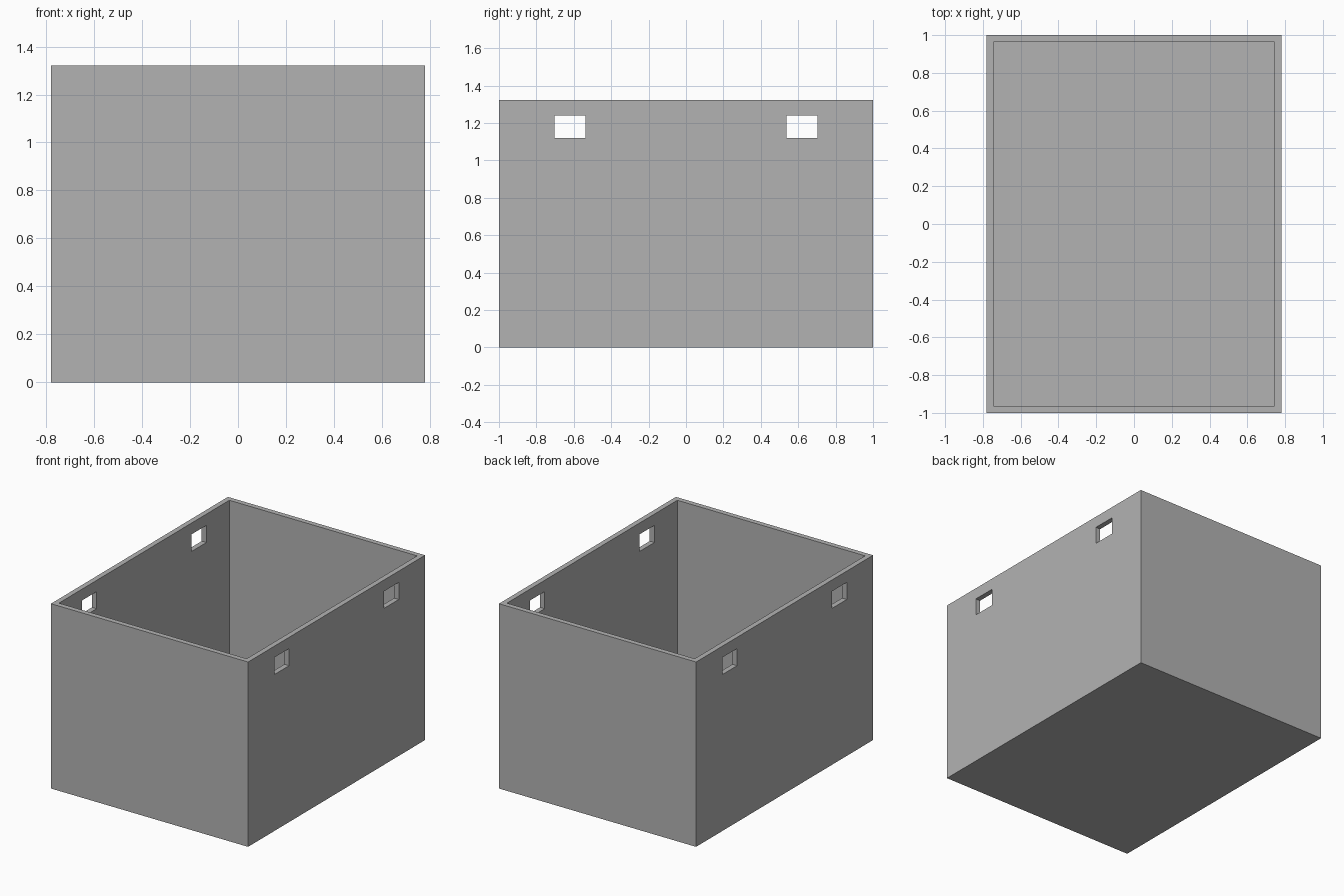
import bpy

if "Cube" in bpy.data.objects:
    bpy.data.objects.remove(bpy.data.objects["Cube"], do_unlink=True)

WIDTH, DEPTH, HEIGHT = 1.56, 2.0, 1.322
WALL = 0.037
HOLE_Y, HOLE_Z = 0.62, 1.18
HOLE_W, HOLE_H = 0.166, 0.122

grey = bpy.data.materials.new("plain grey")
grey.use_nodes = True
grey.diffuse_color = (0.45, 0.45, 0.45, 1)
grey.node_tree.nodes["Principled BSDF"].inputs["Base Color"].default_value = grey.diffuse_color


def block(name, size, centre):
    bpy.ops.mesh.primitive_cube_add(size=1, location=centre)
    obj = bpy.context.object
    obj.name = name
    obj.scale = size
    bpy.ops.object.transform_apply(location=True, rotation=False, scale=True)
    obj.data.materials.append(grey)
    return obj


def cut(target, cutter):
    cutter.hide_render = True
    mod = target.modifiers.new("cut", "BOOLEAN")
    mod.operation = "DIFFERENCE"
    mod.solver = "EXACT"
    mod.object = cutter
    bpy.context.view_layer.objects.active = target
    bpy.ops.object.modifier_apply(modifier=mod.name)
    bpy.data.objects.remove(cutter, do_unlink=True)


# Open-topped box
box = block("open_box", (WIDTH, DEPTH, HEIGHT), (0, 0, HEIGHT / 2))

# Hollow interior, leaving a floor as thick as the walls
cut(box, block("interior_cutter", (WIDTH - 2 * WALL, DEPTH - 2 * WALL, HEIGHT),
               (0, 0, HEIGHT / 2 + WALL)))

# Pairs of rectangular holes through both long side walls
for side in (-1, 1):
    for end in (-1, 1):
        cut(box, block("hole_cutter", (4 * WALL, HOLE_W, HOLE_H),
                       (side * WIDTH / 2, end * HOLE_Y, HOLE_Z)))
